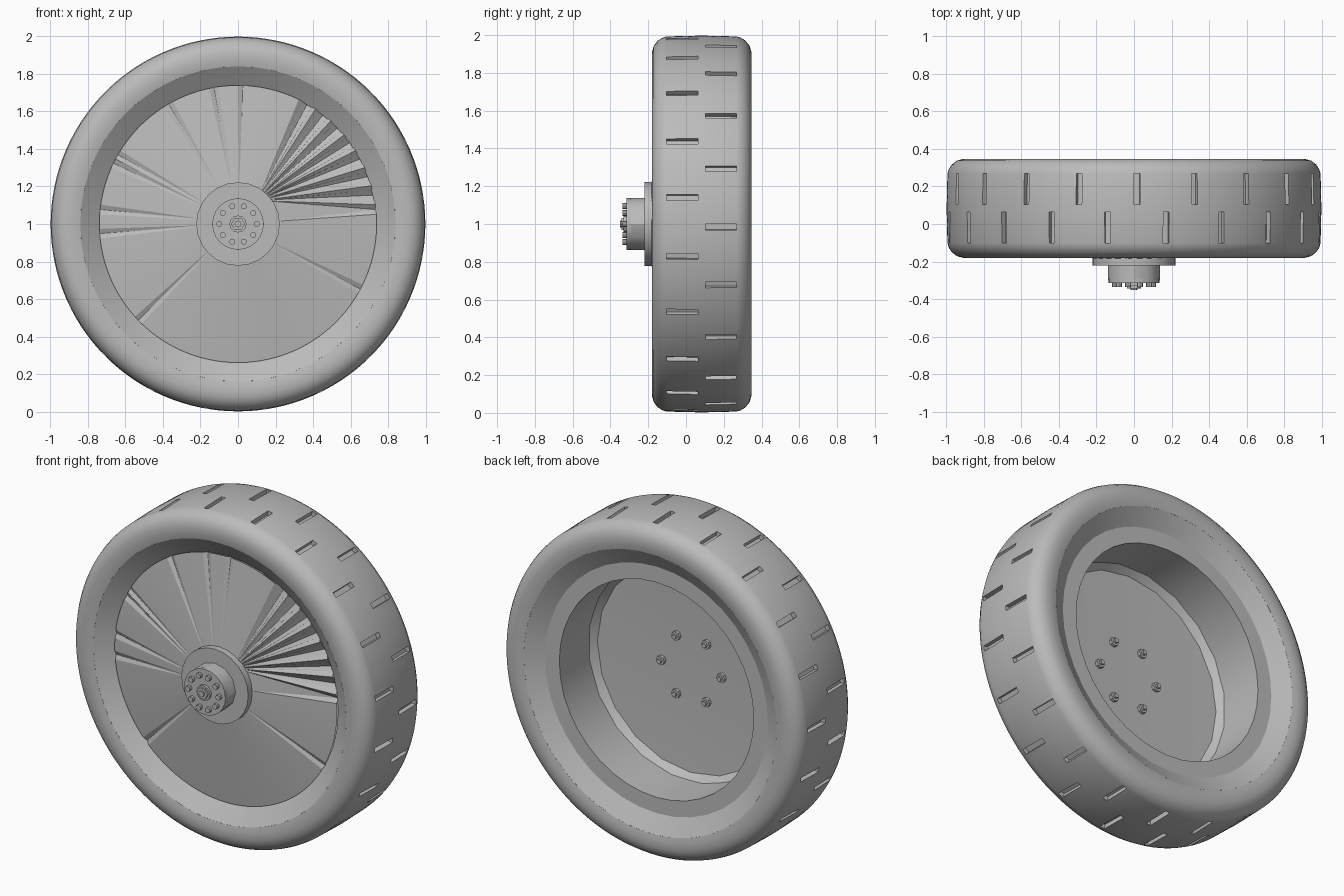
import bpy, bmesh, math
from math import cos, sin, radians, pi

if "Cube" in bpy.data.objects:
    bpy.data.objects.remove(bpy.data.objects["Cube"])

GREY = (0.5, 0.5, 0.5, 1)
grey = bpy.data.materials.new("plain grey")
grey.use_nodes = True
grey.diffuse_color = GREY
grey.node_tree.nodes["Principled BSDF"].inputs["Base Color"].default_value = GREY


def point(r, angle, y):
    """Point on a circle around the axle."""
    return (r * cos(angle), y, 1 + r * sin(angle))


def finish(name, bm, smooth=30):
    bmesh.ops.recalc_face_normals(bm, faces=bm.faces)
    mesh = bpy.data.meshes.new(name)
    bm.to_mesh(mesh)
    bm.free()
    obj = bpy.data.objects.new(name, mesh)
    bpy.context.collection.objects.link(obj)
    mesh.materials.append(grey)
    bpy.ops.object.select_all(action='DESELECT')
    obj.select_set(True)
    bpy.context.view_layer.objects.active = obj
    bpy.ops.object.shade_smooth_by_angle(angle=radians(smooth))


def lathe(profile, segments, closed=True):
    """Spin a (radius, y) profile around the axle; returns mesh and face grid."""
    bm = bmesh.new()
    rings = [[bm.verts.new(point(r, 2 * pi * i / segments, y)) for r, y in profile]
             for i in range(segments)]
    count = len(profile)
    grid = []
    for i in range(segments):
        a, b = rings[i], rings[(i + 1) % segments]
        grid.append([bm.faces.new((a[j], a[(j + 1) % count], b[(j + 1) % count], b[j]))
                     for j in range(count if closed else count - 1)])
    if not closed:
        for j in (0, count - 1):
            bm.faces.new([ring[j] for ring in rings])
    return bm, grid


def cylinder(name, r, y0, y1, segments, centre=(0, 0)):
    bm, _ = lathe([(r, y0), (r, y1)], segments, closed=False)
    bmesh.ops.translate(bm, verts=bm.verts, vec=(centre[0], 0, centre[1]))
    finish(name, bm)


# Tyre: rounded cross-section mirrored about its middle, with staggered slots
MID = 0.083
shoulder = [(0.838, 0.256), (0.87, 0.263), (0.91, 0.263), (0.943, 0.254),
            (0.97, 0.233), (0.986, 0.208), (0.993, 0.185)]
tread = [(0.997, 0.02)]
half = shoulder + tread
profile = [(r, MID - d) for r, d in half] + [(r, MID + d) for r, d in reversed(half)]
bm, grid = lathe(profile, 200)
front_band = len(shoulder) - 1
slots = [grid[i - 1][front_band + (2 if (i // 5) % 2 == 0 else 0)]
         for i in range(0, 200, 5)]
cut = bmesh.ops.extrude_discrete_faces(bm, faces=slots)
for face in cut["faces"]:
    for v in face.verts:
        v.co.x *= 0.972
        v.co.z = 1 + (v.co.z - 1) * 0.972
finish("tyre", bm)

# Rim: sloped lips front and back, with a ledge and a deep barrel behind
bm, _ = lathe([(0.84, -0.173), (0.735, -0.1), (0.735, -0.05), (0.65, -0.03),
               (0.645, 0.28), (0.74, 0.28), (0.84, 0.339), (0.9, 0.3),
               (0.9, -0.12)], 40)
finish("rim", bm, 20)

# Wheel disc front: shallow cone with thin creases and a fan of ribs on one side
creases = {88, 100, 120, 150, 154, 174, 184, 224, 332}
saw = (0, 0.02, 0.035, 0.018)
bm = bmesh.new()
inner, outer = [], []
for a in range(0, 360, 2):
    in_fan = 4 < a < 66
    sunk = saw[a // 2 % 4] if in_fan else 0.012 if a in creases else 0
    hub_angle = 46 + (a - 33) * 0.3 if in_fan else a
    inner.append(bm.verts.new(point(0.2, radians(hub_angle), -0.185)))
    outer.append(bm.verts.new(point(0.738, radians(a), -0.115 + sunk)))
for i in range(len(outer)):
    k = (i + 1) % len(outer)
    bm.faces.new((inner[i], outer[i], outer[k]))
    bm.faces.new((inner[i], outer[k], inner[k]))
finish("disc_front", bm, 8)

# Wheel disc back: flat plate with a sloped edge, held by six bolts
bm, _ = lathe([(0.7, -0.065), (0.66, 0.0), (0.62, -0.045), (0.3, -0.058)],
              20, closed=False)
finish("disc_back", bm)
for n in range(6):
    a = n * pi / 3
    spot = (0.2 * cos(a), 0.2 * sin(a))
    cylinder(f"back_bolt_{n + 1}", 0.027, -0.07, -0.04, 8, spot)
    cylinder(f"back_bolt_tip_{n + 1}", 0.014, -0.05, -0.025, 8, spot)

# Hub: flange, body and end cap
cylinder("hub_flange", 0.222, -0.22, -0.17, 24)
cylinder("hub_body", 0.138, -0.3, -0.21, 12)
cylinder("hub_cap", 0.137, -0.315, -0.29, 24)

# Cap bolts in a ring around the centre nut
for n in range(10):
    a = n * pi / 5
    cylinder(f"cap_bolt_{n + 1}", 0.016, -0.335, -0.31, 8,
             (0.1 * cos(a), 0.1 * sin(a)))
cylinder("centre_washer", 0.045, -0.33, -0.31, 12)
cylinder("centre_nut", 0.036, -0.342, -0.32, 6)
cylinder("axle_tip", 0.018, -0.35, -0.33, 8)
